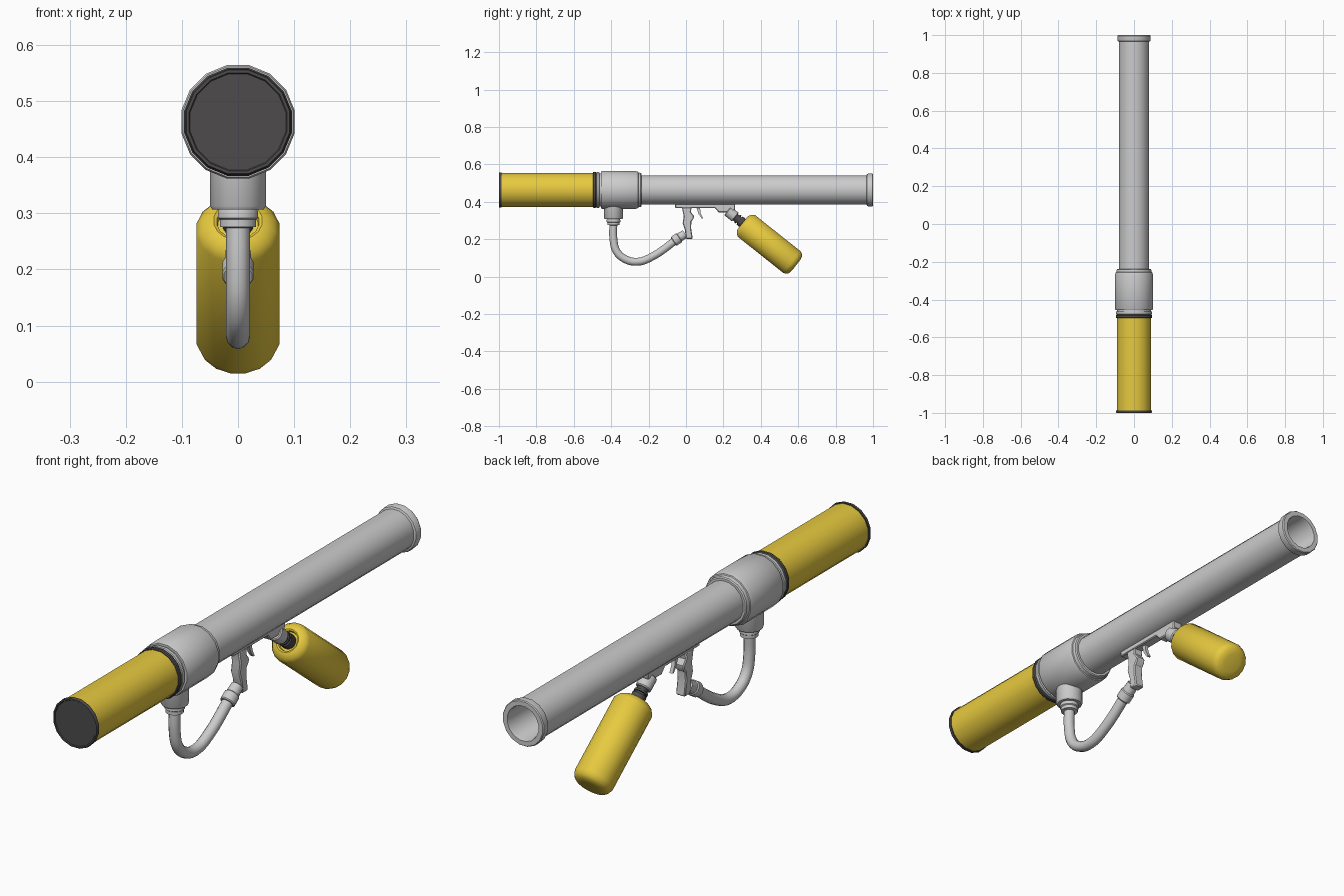
import bpy, bmesh, math
from mathutils import Vector

if "Cube" in bpy.data.objects:
    bpy.data.objects.remove(bpy.data.objects["Cube"])


def material(name, rgb):
    m = bpy.data.materials.new(name)
    m.diffuse_color = (*rgb, 1)
    m.use_nodes = True
    m.node_tree.nodes["Principled BSDF"].inputs["Base Color"].default_value = m.diffuse_color
    return m


YELLOW = material("yellow_paint", (0.8, 0.59, 0.05))
DARK = material("dark_rubber", (0.075, 0.07, 0.07))
AXIS = 0.463


def finish(name, bm, mat=None, angle=35):
    bmesh.ops.remove_doubles(bm, verts=bm.verts, dist=1e-5)
    bmesh.ops.recalc_face_normals(bm, faces=bm.faces)
    me = bpy.data.meshes.new(name)
    bm.to_mesh(me)
    bm.free()
    ob = bpy.data.objects.new(name, me)
    bpy.context.collection.objects.link(ob)
    if mat:
        me.materials.append(mat)
    bpy.ops.object.select_all(action='DESELECT')
    ob.select_set(True)
    bpy.context.view_layer.objects.active = ob
    bpy.ops.object.shade_smooth_by_angle(angle=math.radians(angle))
    return ob


def lathe(name, profile, origin=(0, AXIS), direction=(1, 0), sides=16, mat=None):
    """Revolve (distance, radius) pairs about an axis lying in the yz plane."""
    d = Vector((0, *direction)).normalized()
    o, u = Vector((0, *origin)), Vector((1, 0, 0))
    v = d.cross(u)
    bm = bmesh.new()
    rings = []
    for t, r in profile:
        ring = []
        for i in range(sides):
            a = 2 * math.pi * (i + 0.5) / sides
            ring.append(bm.verts.new(o + d * t + (u * math.cos(a) + v * math.sin(a)) * r))
        rings.append(ring)
    for a, b in zip(rings, rings[1:]):
        for i in range(sides):
            j = (i + 1) % sides
            bm.faces.new((a[i], a[j], b[j], b[i]))
    return finish(name, bm, mat)


def prism(name, outline, half, bevel=0.004):
    """Extrude a side outline of (y, z) points across x."""
    bm = bmesh.new()
    f = bm.faces.new([bm.verts.new((-half, y, z)) for y, z in outline])
    new = bmesh.ops.extrude_face_region(bm, geom=[f])['geom']
    bmesh.ops.translate(bm, vec=(2 * half, 0, 0),
                        verts=[g for g in new if isinstance(g, bmesh.types.BMVert)])
    ob = finish(name, bm)
    if bevel:
        mod = ob.modifiers.new("bevel", 'BEVEL')
        mod.width, mod.segments, mod.limit_method = bevel, 1, 'ANGLE'
        mod.angle_limit = math.radians(60)
    return ob


# Barrel with hollow muzzle and lip
lathe("barrel", [(-0.26, 0), (-0.26, 0.08), (0.965, 0.08), (0.968, 0.087), (0.974, 0.089),
                 (0.996, 0.089), (1.0, 0.086), (1.0, 0.068), (0.99, 0.065),
                 (-0.24, 0.065), (-0.24, 0)])

# Coupler housing with stepped collar
lathe("coupler", [(-0.48, 0), (-0.48, 0.093), (-0.476, 0.097), (-0.464, 0.097), (-0.462, 0.091),
                  (-0.454, 0.091), (-0.454, 0.1), (-0.449, 0.103), (-0.27, 0.103),
                  (-0.257, 0.099), (-0.255, 0.095), (-0.242, 0.093), (-0.238, 0.089),
                  (-0.238, 0.07)])

# Rear canister with seal and end cap
lathe("rear_canister", [(-0.995, 0), (-0.995, 0.092), (-0.49, 0.092), (-0.49, 0)], mat=YELLOW)
lathe("canister_seal", [(-0.498, 0.09), (-0.498, 0.095), (-0.494, 0.098), (-0.484, 0.098),
                        (-0.479, 0.094), (-0.479, 0)], mat=DARK)
lathe("canister_cap", [(-0.997, 0), (-0.997, 0.087), (-1.0, 0.089), (-1.0, 0.094),
                       (-0.997, 0.096), (-0.987, 0.096), (-0.987, 0.09)], mat=DARK)

# Hose inlet under the coupler
lathe("hose_inlet", [(-0.06, 0), (-0.06, 0.051), (0.057, 0.051), (0.063, 0.047), (0.063, 0.035),
                     (0.068, 0.037), (0.078, 0.037), (0.081, 0.033), (0.094, 0.033),
                     (0.096, 0.02)], (-0.388, 0.37), (0, -1), 14)

# Curved hose
cu = bpy.data.curves.new("hose", 'CURVE')
cu.dimensions, cu.bevel_depth, cu.bevel_resolution = '3D', 0.021, 4
cu.use_fill_caps, cu.resolution_u = True, 4
path = [(-0.388, 0.29), (-0.388, 0.2), (-0.37, 0.133), (-0.323, 0.092), (-0.262, 0.079),
        (-0.195, 0.099), (-0.04, 0.205)]
sp = cu.splines.new('BEZIER')
sp.bezier_points.add(len(path) - 1)
for p, (y, z) in zip(sp.bezier_points, path):
    p.co = (0, y, z)
    p.handle_left_type = p.handle_right_type = 'AUTO'
sp.use_smooth = True
bpy.context.collection.objects.link(bpy.data.objects.new("hose", cu))

# Hose fitting joining the grip
lathe("hose_fitting", [(0, 0.02), (0, 0.026), (0.004, 0.029), (0.036, 0.029), (0.04, 0.025),
                       (0.075, 0.023), (0.075, 0)], (-0.067, 0.187), (0.83, 0.56), 12)

# Pistol grip, trigger and mounting rail
prism("grip", [(-0.022, 0.37), (0.03, 0.37), (0.026, 0.345), (0.042, 0.325), (0.041, 0.31),
               (0.029, 0.295), (0.027, 0.26), (0.036, 0.202), (0.0, 0.202), (-0.006, 0.25),
               (-0.018, 0.285), (-0.012, 0.32)], 0.02)
prism("trigger", [(0.055, 0.37), (0.075, 0.37), (0.078, 0.34), (0.092, 0.311), (0.084, 0.311),
                  (0.068, 0.333)], 0.007, 0)
prism("rail", [(-0.058, 0.392), (0.262, 0.392), (0.262, 0.36), (0.245, 0.343), (0.175, 0.343),
               (0.155, 0.366), (-0.058, 0.366)], 0.02)

# Angled bottle with its neck fitting
D = (0.783, -0.622)
O = (0.222, 0.351)
lathe("bottle_connector", [(0, 0), (0, 0.026), (0.004, 0.03), (0.05, 0.03), (0.054, 0.026),
                           (0.054, 0)], O, D, 12)
lathe("bottle_neck", [(0.05, 0.022), (0.066, 0.022), (0.066, 0.027), (0.074, 0.027),
                      (0.074, 0.021), (0.082, 0.021), (0.082, 0.028), (0.125, 0.028)],
      O, D, 12, DARK)
lathe("bottle", [(0.116, 0), (0.116, 0.036), (0.106, 0.038), (0.103, 0.044), (0.106, 0.053),
                 (0.115, 0.066), (0.13, 0.0755), (0.438, 0.0755), (0.454, 0.07),
                 (0.464, 0.058), (0.468, 0.035), (0.468, 0)], O, D, 16, YELLOW)
